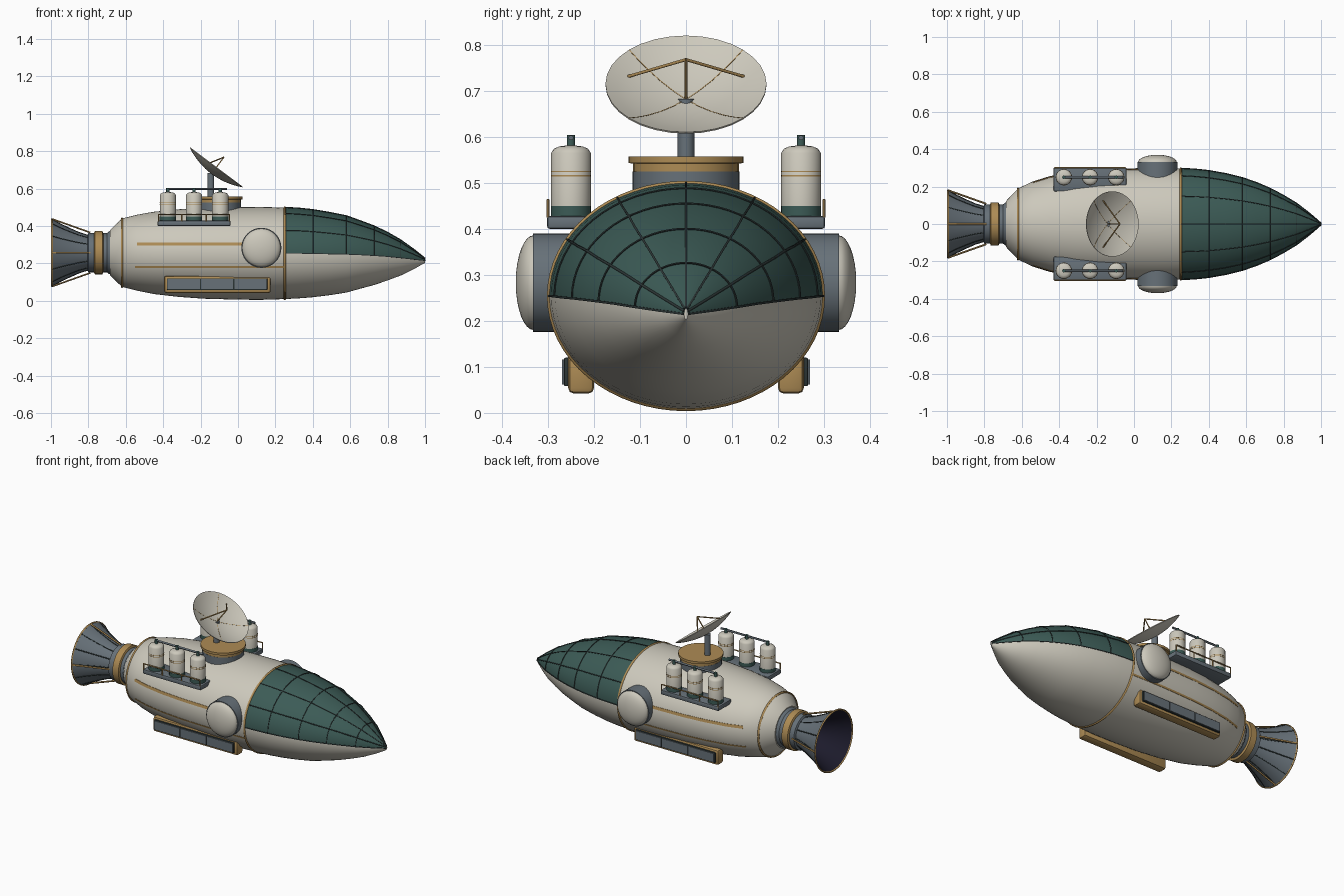
import bpy, bmesh, math
from mathutils import Vector, Matrix

if "Cube" in bpy.data.objects:
    bpy.data.objects.remove(bpy.data.objects["Cube"])


def material(name, rgb):
    m = bpy.data.materials.new(name)
    m.diffuse_color = (*rgb, 1)
    m.use_nodes = True
    m.node_tree.nodes["Principled BSDF"].inputs["Base Color"].default_value = m.diffuse_color
    return m


CREAM = material("cream paint", (0.61, 0.585, 0.505))
TEAL = material("teal glass", (0.045, 0.105, 0.093))
GOLD = material("gold trim", (0.42, 0.26, 0.09))
GREY = material("slate metal", (0.135, 0.165, 0.19))
DARK = material("dark frame", (0.025, 0.036, 0.036))
NAVY = material("nozzle interior", (0.012, 0.011, 0.025))


def finish(name, bm, mats, angle=35):
    me = bpy.data.meshes.new(name)
    bm.to_mesh(me)
    bm.free()
    ob = bpy.data.objects.new(name, me)
    bpy.context.collection.objects.link(ob)
    for m in mats:
        me.materials.append(m)
    bpy.ops.object.select_all(action='DESELECT')
    bpy.context.view_layer.objects.active = ob
    ob.select_set(True)
    bpy.ops.object.shade_smooth_by_angle(angle=math.radians(angle))
    return ob


def skin(name, rings, mats, rule=None, caps=True, angle=35):
    """Joins closed rings of points; rule(face centre) picks the material."""
    bm = bmesh.new()
    vs = [[bm.verts.new(p) for p in r] for r in rings]
    n = len(vs[0])
    for a, b in zip(vs, vs[1:]):
        for i in range(n):
            bm.faces.new((a[i], a[(i + 1) % n], b[(i + 1) % n], b[i]))
    if caps:
        bm.faces.new(vs[0][::-1])
        bm.faces.new(vs[-1])
    bmesh.ops.recalc_face_normals(bm, faces=bm.faces)
    if rule:
        for f in bm.faces:
            f.material_index = rule(f.calc_center_median())
    return finish(name, bm, mats, angle)


def lathe(name, origin, axis, profile, mat, n=32, caps=True):
    """Turns (radius, distance) pairs about an axis."""
    q = Vector((0, 0, 1)).rotation_difference(Vector(axis))
    o = Vector(origin)
    rings = [[o + q @ Vector((r * math.cos(2 * math.pi * i / n),
                              r * math.sin(2 * math.pi * i / n), t))
              for i in range(n)] for r, t in profile]
    return skin(name, rings, [mat], caps=caps)


def box(name, lo, hi, mat, bevel=0.0):
    lo, hi = Vector(lo), Vector(hi)
    bm = bmesh.new()
    size = [abs(c) for c in hi - lo]
    bmesh.ops.create_cube(bm, size=1, matrix=Matrix.Translation((lo + hi) / 2)
                          @ Matrix.Diagonal((*size, 1)))
    if bevel:
        bmesh.ops.bevel(bm, geom=bm.edges[:], offset=bevel, segments=2,
                        affect='EDGES', profile=0.5)
    return finish(name, bm, [mat])


def rods(name, paths, radius, mat, cyclic=False):
    cu = bpy.data.curves.new(name, 'CURVE')
    cu.dimensions = '3D'
    cu.bevel_depth, cu.bevel_resolution, cu.use_fill_caps = radius, 1, True
    for path in paths:
        s = cu.splines.new('POLY')
        s.points.add(len(path) - 1)
        for p, co in zip(s.points, path):
            p.co = (*co, 1)
        s.use_cyclic_u = cyclic
    cu.materials.append(mat)
    ob = bpy.data.objects.new(name, cu)
    bpy.context.collection.objects.link(ob)
    bpy.ops.object.select_all(action='DESELECT')
    bpy.context.view_layer.objects.active = ob
    ob.select_set(True)
    bpy.ops.object.convert(target='MESH')
    bpy.ops.object.shade_smooth_by_angle(angle=math.radians(60))


# Hull sections: x, half width, centre height, half height
SECTIONS = [(-0.685, .122, .257, .120), (-0.62, .190, .257, .183), (-0.54, .228, .257, .203),
            (-0.45, .256, .256, .220), (-0.32, .279, .255, .234), (-0.18, .292, .254, .243),
            (0.0, .298, .253, .247), (0.12, .299, .253, .248), (0.25, .297, .254, .245),
            (0.325, .293, .254, .241), (0.40, .285, .253, .234), (0.49, .269, .251, .221),
            (0.58, .247, .249, .205), (0.655, .221, .246, .181), (0.73, .189, .242, .157),
            (0.80, .152, .237, .128), (0.87, .110, .230, .095), (0.94, .056, .222, .053),
            (1.0, .004, .215, .012)]


def hull_at(x):
    for a, b in zip(SECTIONS, SECTIONS[1:]):
        if x <= b[0]:
            t = (x - a[0]) / (b[0] - a[0])
            return [u + (v - u) * t for u, v in zip(a[1:], b[1:])]


def hull_point(x, ang, off=0.0):
    w, c, h = hull_at(x)
    return Vector((x, (w + off) * math.cos(ang), c + (h + off) * math.sin(ang)))


def hull_ring(x, off=0.0, n=64):
    return [hull_point(x, 2 * math.pi * i / n, off) for i in range(n)]


skin("hull", [hull_ring(s[0]) for s in SECTIONS], [CREAM, TEAL],
     lambda c: int(c.x > 0.25 and c.z > hull_at(min(c.x, 0.999))[1]))

# Canopy frame: hoops and lengthwise bars over the upper half of the nose
NOSE = [s[0] for s in SECTIONS if s[0] >= 0.25]
rods("canopy_bars", [[hull_point(x, math.pi * k / 6, 0.001) for x in NOSE] for k in range(7)],
     0.0027, DARK)
rods("canopy_hoops", [[hull_point(x, math.pi * i / 32, 0.001) for i in range(33)]
                      for x in (0.40, 0.58, 0.73, 0.87)], 0.0027, DARK)
rods("hull_rings", [hull_ring(-0.62), hull_ring(0.25)], 0.006, GOLD, True)

# Tail neck, collar and nozzle
TAIL = (0, 0, 0.257)
lathe("tail_neck", TAIL, (-1, 0, 0),
      [(.118, .675), (.114, .69), (.105, .70), (.105, .80), (.085, .81)], GREY)
lathe("tail_collar", TAIL, (-1, 0, 0),
      [(.105, .72), (.116, .725), (.116, .765), (.105, .77)], GOLD)
BELL = [(.092, .80), (.108, .85), (.130, .90), (.154, .95), (.180, .995)]
lathe("nozzle_shell", TAIL, (-1, 0, 0), BELL, GREY, 48, False)
lathe("nozzle_lining", TAIL, (-1, 0, 0), [(.01, .805)] + [(r - .006, t) for r, t in BELL], NAVY, 48, False)


def tail_point(r, t, ang):
    return (-t, r * math.cos(ang), .257 + r * math.sin(ang))


SPOKES = [math.pi * k / 6 for k in range(12)]
rods("nozzle_ribs", [[tail_point(r, t, a) for r, t in BELL] for a in SPOKES], 0.003, DARK)
rods("nozzle_struts", [[tail_point(.108, .79, a), tail_point(.180, .993, a)] for a in SPOKES[::3]],
     0.005, GOLD)
rods("nozzle_rim", [[tail_point(.179, .995, math.pi * i / 24) for i in range(48)]], 0.005, GOLD, True)

# Dish pedestal and mast
lathe("pedestal", (-.10, 0, 0), (0, 0, 1), [(.116, .44), (.116, .525)], GREY)
lathe("pedestal_cap", (-.10, 0, 0), (0, 0, 1),
      [(.115, .52), (.115, .542), (.125, .543), (.125, .557)], GOLD)
lathe("mast", (-.145, 0, 0), (0, 0, 1), [(.018, .555), (.018, .682)], GREY, 16)

# Dish, tilted forward
DISH, AIM, DOWN = Vector((-.115, 0, .715)), Vector((.6, 0, .8)), Vector((.8, 0, -.6))


def bowl(r, lift=0.0):
    return -.042 * (1 - (r / .175) ** 2) + lift


RADII = (.006, .04, .08, .12, .15, .175)
lathe("dish", DISH, AIM, [(r, bowl(r)) for r in RADII] +
      [(r, bowl(r, -.004)) for r in RADII[::-1]], CREAM, 32)


def dish_point(u, v, lift=0.0):
    return DISH + DOWN * u + Vector((0, v, 0)) + AIM * bowl(math.hypot(u, v), lift)


rods("dish_seams", [[dish_point(r * math.cos(a), r * math.sin(a)) for r in RADII]
                    for a in [math.pi * (k / 2 + .25) for k in range(4)]], 0.0012, GOLD)
APEX = DISH + AIM * .066
rods("feed_legs", [[dish_point(u, v), APEX] for u, v in ((-.05, .125), (-.05, -.125), (0, 0))],
     0.0035, GOLD)

for side, s in (("left", 1), ("right", -1)):
    # Round side pod with domed cover
    lathe(side + "_pod", (.125, 0, .283), (0, s, 0), [(.107, .22), (.107, .332)], GREY, 40)
    lathe(side + "_pod_dome", (.125, 0, .283), (0, s, 0),
          [(.103 * math.cos(a), .331 + .039 * math.sin(a))
           for a in [math.pi / 2 * k / 8 * .98 for k in range(9)]], CREAM, 40)

    # Tank rack with three tanks, header pipe and guard rail
    box(side + "_rack", (-.43, s * .175, .40), (-.04, s * .302, .428), GREY, .006)
    for k in range(3):
        o = (-.375 + .14 * k, s * .25, 0)
        lathe(f"{side}_tank_{k}", o, (0, 0, 1),
              [(.043, .43), (.043, .565), (.037, .574), (.026, .579), (.01, .581)], CREAM, 24)
        lathe(f"{side}_tank_base_{k}", o, (0, 0, 1), [(.0438, .427), (.0438, .450)], TEAL, 24)
        for z in (.514, .523):
            lathe(f"{side}_tank_band_{k}", o, (0, 0, 1), [(.0438, z), (.0438, z + .003)], GOLD, 24)
        lathe(f"{side}_tank_valve_{k}", o, (0, 0, 1), [(.009, .578), (.009, .604)], TEAL, 12)
    rods(side + "_header_pipe", [[(-.375, s * .25, .598), (-.06, s * .25, .598)]], .006, GREY)
    rods(side + "_rail", [[(-.425, s * .30, .462), (-.045, s * .30, .462)]] +
         [[(x, s * .30, .425), (x, s * .30, .464)] for x in (-.425, -.30, -.17, -.045)], .0035, GOLD)

    # Lower equipment box with three framed panels set in its outer face
    box(side + "_equipment_box", (-.395, s * .20, .042), (.175, s * .256, .133), GOLD, .012)
    box(side + "_panel_frame", (-.380, s * .24, .058), (.157, s * .265, .120), DARK, .003)
    for k in range(3):
        x = -.376 + .178 * k
        box(f"{side}_panel_{k}", (x, s * .26, .062), (x + .172, s * .270, .116), GREY)

    # Trim stripes that follow the hull side
    for z, x0, x1, half in ((.303, -.54, .03, .008), (.18, -.55, .25, .005)):
        bm = bmesh.new()
        rows = []
        for i in range(25):
            x = x0 + (x1 - x0) * i / 24
            w, c, h = hull_at(x)
            rows.append([bm.verts.new((x, s * (w * math.sqrt(1 - ((zz - c) / h) ** 2) + off), zz))
                         for zz, off in ((z - half, -.003), (z - half, .0015),
                                         (z + half, .0015), (z + half, -.003))])
        for a, b in zip(rows, rows[1:]):
            for i in range(4):
                bm.faces.new((a[i], a[(i + 1) % 4], b[(i + 1) % 4], b[i]))
        bmesh.ops.recalc_face_normals(bm, faces=bm.faces)
        finish(f"{side}_stripe", bm, [GOLD])
